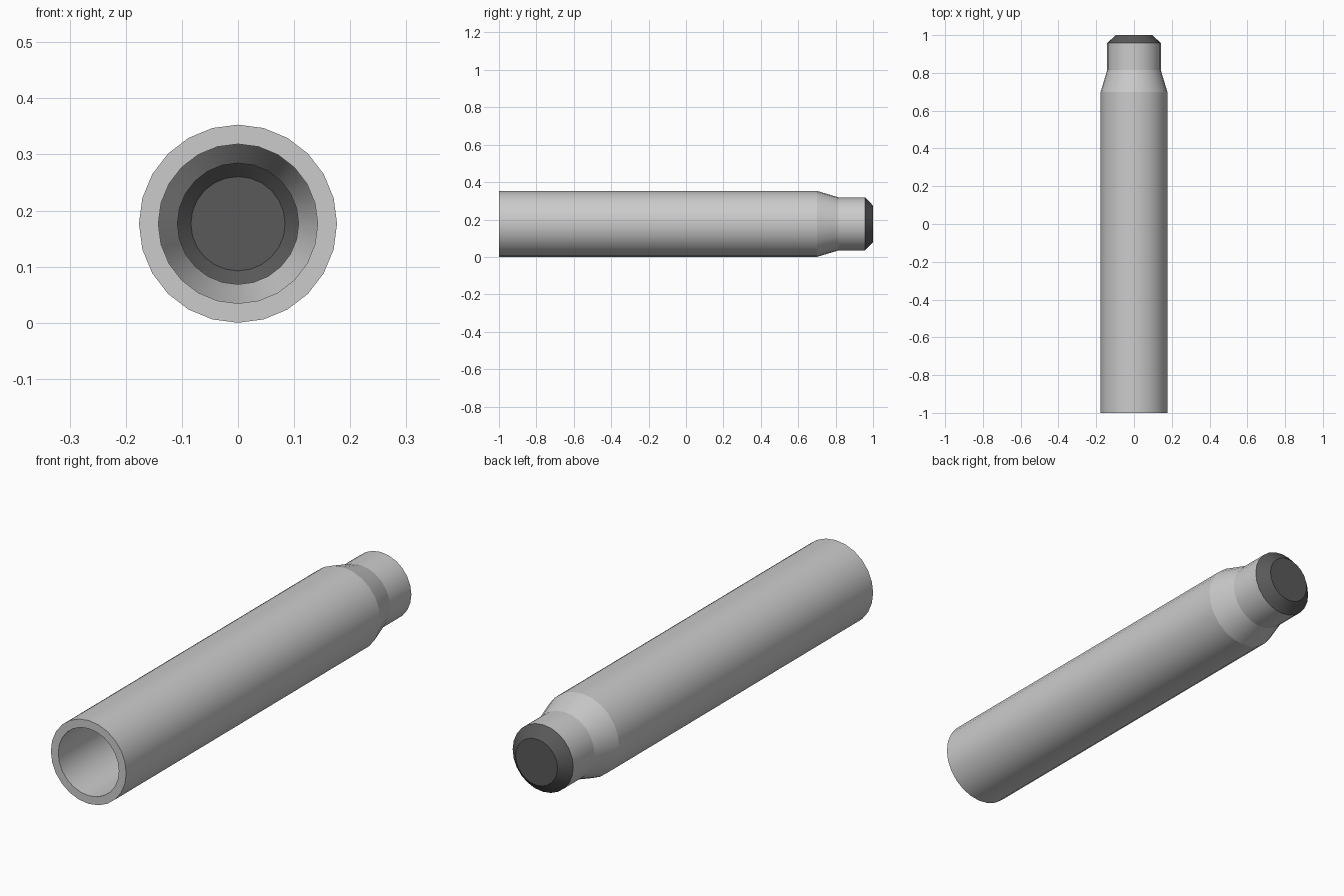
import bpy, bmesh, math

if "Cube" in bpy.data.objects:
    bpy.data.objects.remove(bpy.data.objects["Cube"])

SIDES = 24
CENTRE_Z = 0.1765

# Half section as (radius, y): inside of the end wall -> open mouth -> outside of the end wall
PROFILE = [(0.084, 0.966), (0.108, 0.943), (0.108, 0.81), (0.142, 0.695), (0.142, -1.0),
           (0.1765, -1.0), (0.1765, 0.70), (0.142, 0.815), (0.142, 0.957), (0.098, 1.0)]
DARK_BANDS = {0, len(PROFILE) - 2}     # chamfers of the closed tip, inside and out


def ring(bm, radius, y):
    verts = []
    for i in range(SIDES):
        a = 2 * math.pi * i / SIDES
        verts.append(bm.verts.new((radius * math.sin(a), y, CENTRE_Z + radius * math.cos(a))))
    return verts


bm = bmesh.new()
rings = [ring(bm, r, y) for r, y in PROFILE]

# Walls, smooth around the axis
for band, (a, b) in enumerate(zip(rings, rings[1:])):
    for i in range(SIDES):
        j = (i + 1) % SIDES
        face = bm.faces.new((a[i], a[j], b[j], b[i]))
        face.smooth = True
        face.material_index = 1 if band in DARK_BANDS else 0

# Flat end discs of the tip, inside and out
for end in (rings[0], rings[-1]):
    bm.faces.new(end).material_index = 1
bmesh.ops.recalc_face_normals(bm, faces=bm.faces)

# Crisp creases where the section changes
for r in rings:
    for i in range(SIDES):
        bm.edges.get((r[i], r[(i + 1) % SIDES])).smooth = False

mesh = bpy.data.meshes.new("casing")
bm.to_mesh(mesh)
bm.free()

# Plain grey body, dark tip
dark = bpy.data.materials.new("dark_tip")
dark.diffuse_color = (0.1, 0.1, 0.1, 1)
dark.use_nodes = True
dark.node_tree.nodes["Principled BSDF"].inputs["Base Color"].default_value = dark.diffuse_color
mesh.materials.append(None)
mesh.materials.append(dark)
casing = bpy.data.objects.new("casing", mesh)
bpy.context.collection.objects.link(casing)
